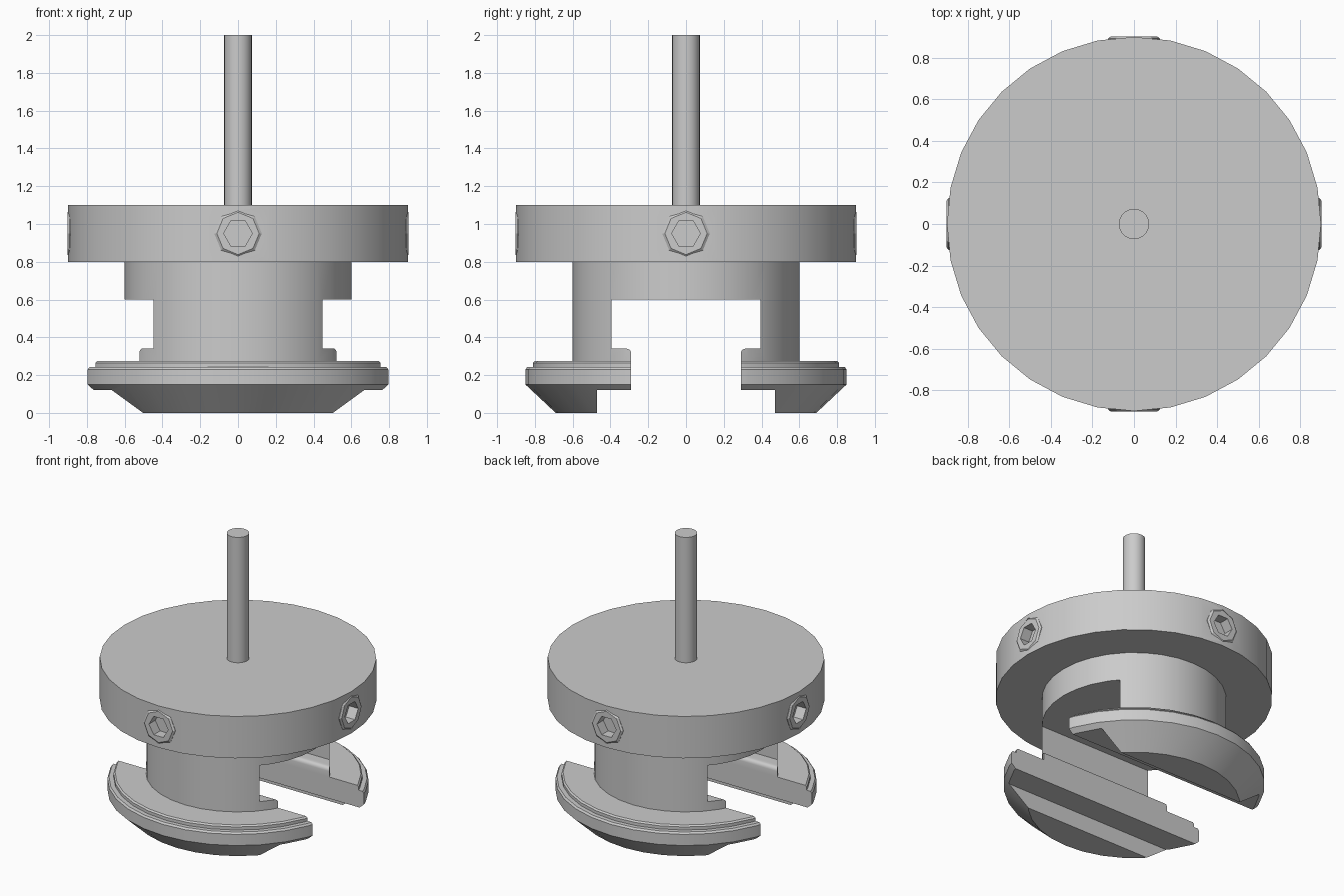
import bpy, bmesh, math
from mathutils import Matrix, Vector

if "Cube" in bpy.data.objects:
    bpy.data.objects.remove(bpy.data.objects["Cube"], do_unlink=True)

SEGMENTS = 32
metal = bpy.data.materials.new("plain grey metal")
metal.use_nodes = True
grey = (0.6, 0.6, 0.6, 1)
metal.diffuse_color = grey
metal.node_tree.nodes["Principled BSDF"].inputs["Base Color"].default_value = grey


def finish(bm, name):
    bmesh.ops.recalc_face_normals(bm, faces=bm.faces[:])
    mesh = bpy.data.meshes.new(name)
    bm.to_mesh(mesh)
    bm.free()
    mesh.materials.append(metal)
    obj = bpy.data.objects.new(name, mesh)
    bpy.context.collection.objects.link(obj)
    return obj


def activate(obj):
    bpy.ops.object.select_all(action='DESELECT')
    obj.select_set(True)
    bpy.context.view_layer.objects.active = obj


def lathe(name, profile, segments=SEGMENTS, turn=0.0, matrix=Matrix()):
    """Closed solid of revolution about z from (radius, height) points."""
    bm = bmesh.new()
    rings = []
    for r, z in profile:
        angles = [turn + math.tau * i / segments for i in range(segments)]
        rings.append([bm.verts.new((r * math.cos(a), r * math.sin(a), z)) for a in angles])
    for low, high in zip(rings, rings[1:]):
        for i in range(segments):
            j = (i + 1) % segments
            bm.faces.new((low[i], low[j], high[j], high[i]))
    bm.faces.new(rings[0][::-1])
    bm.faces.new(rings[-1])
    bm.transform(matrix)
    return finish(bm, name)


def extrude_x(name, outline, half_length):
    """Prism along x from (y, z) points."""
    bm = bmesh.new()
    face = bm.faces.new([bm.verts.new((-half_length, y, z)) for y, z in outline])
    made = bmesh.ops.extrude_face_region(bm, geom=[face])["geom"]
    verts = [v for v in made if isinstance(v, bmesh.types.BMVert)]
    bmesh.ops.translate(bm, verts=verts, vec=Vector((2 * half_length, 0, 0)))
    return finish(bm, name)


def cut(obj, cutter):
    cutter.hide_render = True
    mod = obj.modifiers.new("cut", 'BOOLEAN')
    mod.operation, mod.solver, mod.object = 'DIFFERENCE', 'EXACT', cutter
    activate(obj)
    bpy.ops.object.modifier_apply(modifier=mod.name)
    bpy.data.objects.remove(cutter, do_unlink=True)


def smooth(obj, degrees=25):
    activate(obj)
    bpy.ops.object.shade_smooth_by_angle(angle=math.radians(degrees))


# Shaft
smooth(lathe("shaft", [(0.073, 1.05), (0.073, 2.0)]))

# Neck and lower flange, turned as one piece
body = lathe("slotted_jaws", [
    (0.69, 0), (0.85, 0.15), (0.85, 0.23), (0.84, 0.243), (0.81, 0.243),
    (0.81, 0.265), (0.80, 0.275), (0.6, 0.275), (0.6, 0.8)])

# Stepped slot through the jaws, with rounded lips
lip = 0.025
half = [(0.47, -0.1), (0.47, 0.12), (0.29, 0.12)]
for k in range(5):
    a = math.pi / 2 * k / 4
    half.append((0.29 + lip * (1 - math.cos(a)), 0.34 - lip * (1 - math.sin(a))))
half += [(0.395, 0.34), (0.395, 0.6)]
cut(body, extrude_x("slot_cutter", half + [(-y, z) for y, z in reversed(half)], 1.2))
smooth(body)

# Large upper disc with four socket screws around its rim
disc = lathe("upper_disc", [(0.9, 0.8), (0.9, 1.1)])
sides = {"left": 0, "back": 90, "right": 180, "front": 270}
for side, degrees in sides.items():
    place = (Matrix.Translation((0, 0, 0.95))
             @ Matrix.Rotation(math.radians(degrees), 4, 'Z')
             @ Matrix.Rotation(math.pi / 2, 4, 'Y'))
    cut(disc, lathe("pocket_cutter", [(0.12, 0.8), (0.12, 1.0)], 8, 0, place))
    screw = lathe(side + "_screw",
                  [(0.126, 0.78), (0.126, 0.892), (0.112, 0.902)], 8, 0, place)
    cut(screw, lathe("hex_cutter", [(0.076, 0.83), (0.076, 1.0)], 6, math.pi / 2, place))
smooth(disc)
